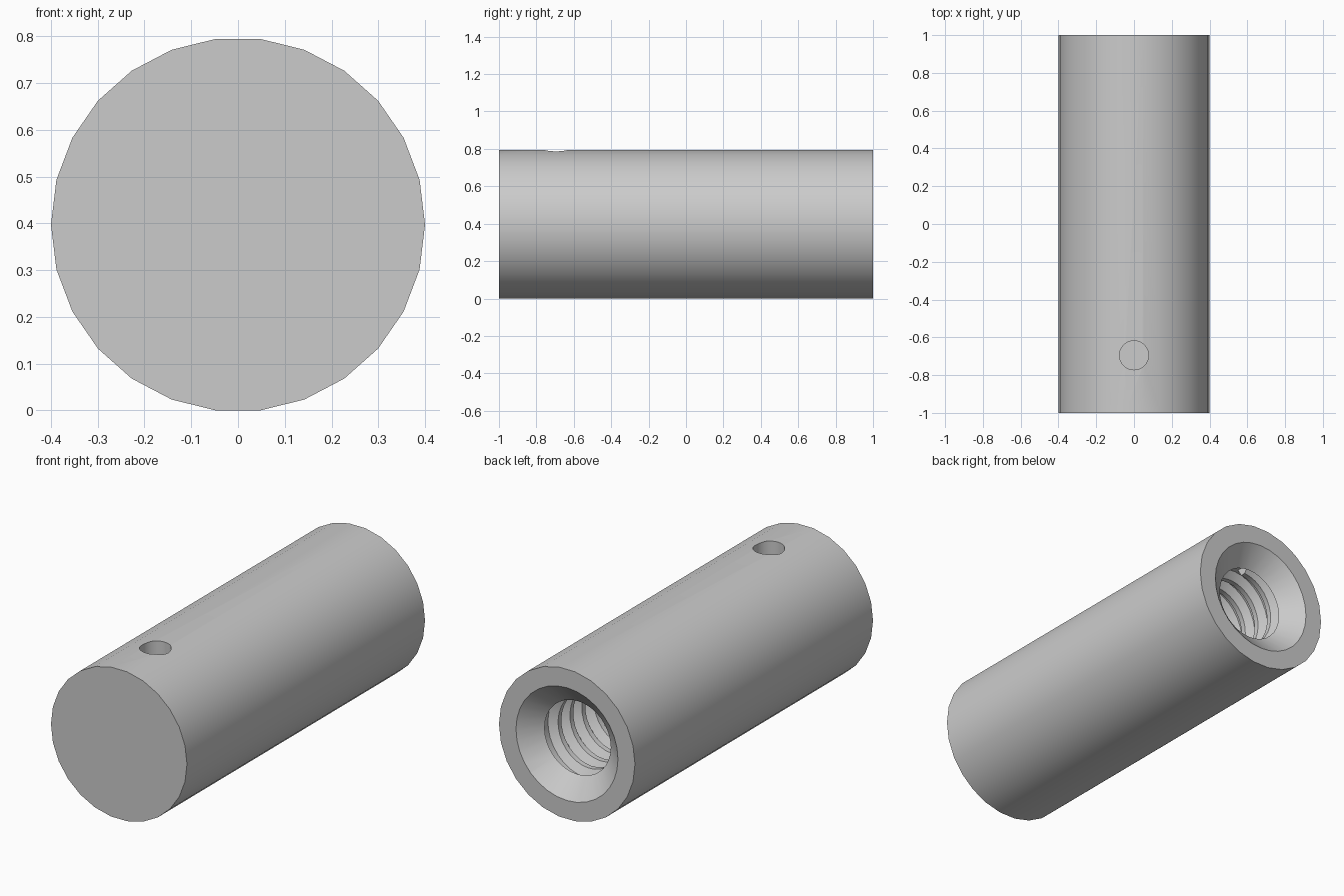
import bpy, bmesh, math
from math import sin, cos, tau

if "Cube" in bpy.data.objects:
    bpy.data.objects.remove(bpy.data.objects["Cube"])

SIDES = 26
R = 0.4
CZ = R * cos(math.pi / SIDES)      # axis height, so a flat facet rests on z = 0

steel = bpy.data.materials.new("plain grey")
steel.diffuse_color = (0.6, 0.6, 0.6, 1)
steel.use_nodes = True
steel.node_tree.nodes["Principled BSDF"].inputs["Base Color"].default_value = steel.diffuse_color


def make_object(name, bm):
    bmesh.ops.recalc_face_normals(bm, faces=bm.faces)
    mesh = bpy.data.meshes.new(name)
    bm.to_mesh(mesh)
    bm.free()
    mesh.materials.append(steel)
    ob = bpy.data.objects.new(name, mesh)
    bpy.context.collection.objects.link(ob)
    return ob


def turned(name, profile, sides):
    """Solid of revolution about the long (y) axis from (radius, y) points."""
    bm = bmesh.new()
    rings = [[bm.verts.new((r * cos(tau * k / sides), y, CZ + r * sin(tau * k / sides)))
              for k in range(sides)] for r, y in profile]
    for a, b in zip(rings, rings[1:]):
        for k in range(sides):
            n = (k + 1) % sides
            bm.faces.new((a[k], a[n], b[n], b[k]))
    bm.faces.new(rings[0])
    bm.faces.new(rings[-1])
    return make_object(name, bm)


def select_only(ob):
    bpy.ops.object.select_all(action='DESELECT')
    ob.select_set(True)
    bpy.context.view_layer.objects.active = ob


def cut(ob, cutter):
    mod = ob.modifiers.new("cut", 'BOOLEAN')
    mod.operation = 'DIFFERENCE'
    mod.solver = 'EXACT'
    mod.object = cutter
    select_only(ob)
    bpy.ops.object.modifier_apply(modifier=mod.name)
    bpy.data.objects.remove(cutter, do_unlink=True)


# Main barrel
barrel = turned("barrel", [(R, -1), (R, 1)], SIDES)

# Countersunk blind bore in the back end
cut(barrel, turned("bore_cutter", [(0.315, 1.0129), (0.195, 0.91), (0.235, 0.88),
                                   (0.235, -0.5)], 32))

# Small blind hole in the top near the front
bm = bmesh.new()
bmesh.ops.create_cone(bm, cap_ends=True, segments=32, radius1=0.077, radius2=0.077, depth=0.6)
bmesh.ops.translate(bm, verts=bm.verts, vec=(0, -0.695, 0.72))
cut(barrel, make_object("side_hole_cutter", bm))

# Helical thread ridge lining the bore
PITCH, STEPS, TURNS = 0.1, 32, 13
section = [(0.245, -0.045), (0.193, -0.014), (0.193, 0.014), (0.245, 0.045)]
bm = bmesh.new()
rows = []
for i in range(STEPS * TURNS + 1):
    t = tau * i / STEPS
    y0 = 0.86 - PITCH * TURNS + PITCH * i / STEPS
    rows.append([bm.verts.new((r * sin(t), y0 + dy, CZ + r * cos(t))) for r, dy in section])
for a, b in zip(rows, rows[1:]):
    for j in range(4):
        n = (j + 1) % 4
        bm.faces.new((a[j], a[n], b[n], b[j]))
bm.faces.new(rows[0])
bm.faces.new(rows[-1])
thread = make_object("inner_thread", bm)

for ob in (barrel, thread):
    select_only(ob)
    bpy.ops.object.shade_smooth_by_angle(angle=math.radians(30))
